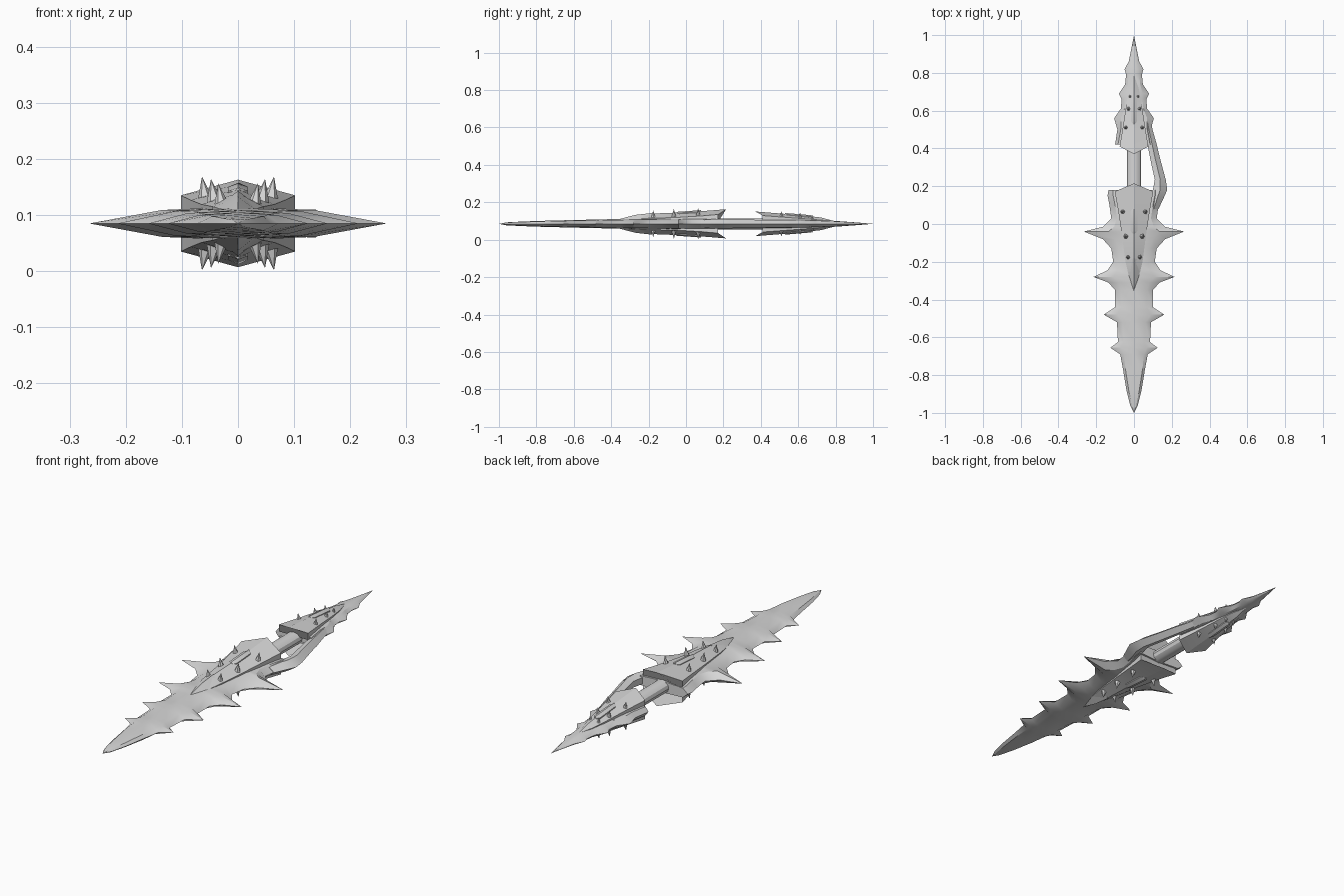
import bpy, bmesh, math
from mathutils import Vector, Matrix

ZC = 0.085  # mid-plane height of the whole weapon
steel = bpy.data.materials.new("pale_grey_steel")
steel.diffuse_color = (0.68, 0.68, 0.68, 1)


def finish(bm, name):
    bmesh.ops.remove_doubles(bm, verts=bm.verts, dist=0.0002)
    bmesh.ops.dissolve_degenerate(bm, edges=bm.edges, dist=0.0002)
    bmesh.ops.recalc_face_normals(bm, faces=bm.faces)
    mesh = bpy.data.meshes.new(name)
    bm.to_mesh(mesh)
    bm.free()
    mesh.materials.append(steel)
    ob = bpy.data.objects.new(name, mesh)
    bpy.context.collection.objects.link(ob)
    bpy.ops.object.select_all(action='DESELECT')
    ob.select_set(True)
    bpy.context.view_layer.objects.active = ob
    bpy.ops.object.shade_smooth_by_angle(angle=math.radians(28))
    return ob


def loft(name, rings):
    """Skin a list of closed rings and cap both ends."""
    bm = bmesh.new()
    rows = [[bm.verts.new(p) for p in ring] for ring in rings]
    n = len(rows[0])
    for a, b in zip(rows, rows[1:]):
        for i in range(n):
            j = (i + 1) % n
            bm.faces.new((a[i], a[j], b[j], b[i]))
    bm.faces.new(rows[0][::-1])
    bm.faces.new(rows[-1])
    return finish(bm, name)


def blade_ring(y, outer, inner, t):
    """Flat section: sharp outer edge, bevel line, low centre ridge."""
    s = t * 0.8
    pts = [(outer, 0), (inner, s), (0, t), (-inner, s),
           (-outer, 0), (-inner, -s), (0, -t), (inner, -s)]
    return [(x, y, ZC + z) for x, z in pts]


def plate_ring(side, y, sweep, w, base, shoulder, peak):
    """Roof-shaped section whose ridge is swept along y."""
    pts = [(w, 0, base), (w, 0, shoulder), (0, sweep, peak),
           (-w, 0, shoulder), (-w, 0, base)]
    return [(x, y + dy, ZC + side * z) for x, dy, z in pts]


def add_cone(bm, base, direction, length, radius, sides=6):
    d = Vector(direction).normalized()
    m = (Matrix.Translation(Vector(base) + d * length / 2)
         @ d.to_track_quat('Z', 'Y').to_matrix().to_4x4())
    bmesh.ops.create_cone(bm, cap_ends=True, segments=sides, radius1=radius,
                          radius2=0, depth=length, matrix=m)


# Main blade with four pairs of edge thorns
loft("main_blade", [blade_ring(*s) for s in [
    (-1.0, 0, 0, 0), (-0.96, 0.02, 0.012, 0.008), (-0.88, 0.04, 0.028, 0.012),
    (-0.77, 0.058, 0.045, 0.016), (-0.69, 0.073, 0.052, 0.018),
    (-0.655, 0.125, 0.068, 0.019), (-0.625, 0.085, 0.056, 0.02),
    (-0.52, 0.09, 0.06, 0.022), (-0.48, 0.16, 0.09, 0.023),
    (-0.44, 0.1, 0.066, 0.024), (-0.35, 0.1, 0.07, 0.026),
    (-0.31, 0.135, 0.08, 0.027), (-0.28, 0.215, 0.11, 0.028),
    (-0.245, 0.14, 0.085, 0.028), (-0.2, 0.11, 0.075, 0.029),
    (-0.13, 0.12, 0.08, 0.03), (-0.08, 0.165, 0.1, 0.03),
    (-0.04, 0.265, 0.135, 0.03), (-0.015, 0.165, 0.105, 0.03),
    (0.03, 0.12, 0.09, 0.03), (0.10, 0.13, 0.1, 0.03),
    (0.15, 0.14, 0.11, 0.029), (0.18, 0.135, 0.11, 0.027)]])

# Rear blade, thorned and tapering to the back point
loft("rear_blade", [blade_ring(*s) for s in [
    (0.42, 0.1, 0.085, 0.026), (0.50, 0.088, 0.07, 0.026),
    (0.56, 0.105, 0.07, 0.025), (0.61, 0.07, 0.05, 0.024),
    (0.66, 0.065, 0.045, 0.022), (0.69, 0.08, 0.045, 0.021),
    (0.74, 0.047, 0.033, 0.018), (0.79, 0.042, 0.028, 0.016),
    (0.82, 0.05, 0.026, 0.014), (0.86, 0.028, 0.018, 0.011),
    (0.93, 0.014, 0.008, 0.006), (1.0, 0, 0, 0)]])

# Grip
bm = bmesh.new()
bmesh.ops.create_cone(bm, cap_ends=True, segments=12, radius1=0.037, radius2=0.037,
                      depth=0.4, matrix=Matrix.Translation((0, 0.3, ZC))
                      @ Matrix.Rotation(math.pi / 2, 4, 'X') @ Matrix.Diagonal((1, 0.8, 1, 1)))
finish(bm, "grip")

# Hand guard bar on one side: y, inner x, outer x, half thickness
loft("hand_guard", [
    [(a, y, ZC + t * 0.6), ((a + b) / 2, y, ZC + t), (b, y, ZC),
     ((a + b) / 2, y, ZC - t), (a, y, ZC - t * 0.6)]
    for y, a, b, t in [(0.08, 0.08, 0.13, 0.02), (0.14, 0.09, 0.158, 0.025),
                       (0.18, 0.1, 0.176, 0.025), (0.235, 0.11, 0.168, 0.024),
                       (0.34, 0.087, 0.14, 0.022), (0.43, 0.07, 0.118, 0.021),
                       (0.50, 0.06, 0.098, 0.02), (0.57, 0.045, 0.085, 0.016)]])

# Armour plates, ridge bars and studs on both faces
for side, label in ((1, "upper"), (-1, "lower")):
    loft(label + "_front_plate", [plate_ring(side, *s) for s in [
        (-0.365, 0, 0, 0.02, 0.02, 0.02), (-0.28, 0, 0.026, 0.02, 0.024, 0.043),
        (-0.20, 0, 0.045, 0.02, 0.03, 0.054), (-0.05, 0, 0.065, 0.015, 0.034, 0.06),
        (0.08, 0.01, 0.085, 0.012, 0.042, 0.068),
        (0.172, 0.043, 0.102, 0.012, 0.05, 0.078)]])
    loft(label + "_rear_plate", [plate_ring(side, *s) for s in [
        (0.41, -0.04, 0.076, 0.012, 0.044, 0.066),
        (0.53, -0.01, 0.056, 0.012, 0.035, 0.054),
        (0.65, 0, 0.038, 0.012, 0.026, 0.042),
        (0.72, 0, 0.024, 0.012, 0.02, 0.034), (0.79, 0, 0, 0.015, 0.015, 0.016)]])

    # Raised spearhead at the front of the front plate
    loft(label + "_spearhead", [plate_ring(side, *s) for s in [
        (-0.37, 0, 0, 0.02, 0.02, 0.022), (-0.27, 0, 0.034, 0.015, 0.022, 0.048),
        (-0.20, 0.02, 0.04, 0.015, 0.028, 0.058)]])

    # Raised ridge bars along the centre line
    for name, y0, y1, z0, z1, w in (("_front_bar", -0.05, 0.08, 0.064, 0.073, 0.018),
                                    ("_rear_bar", 0.53, 0.67, 0.058, 0.046, 0.016)):
        rings = []
        for k, f in ((0, 0.35), (0.1, 1), (0.9, 1), (1, 0.35)):
            y, z = y0 + (y1 - y0) * k, z0 + (z1 - z0) * k
            rings.append(plate_ring(side, y, 0, w * f, z - 0.03, z - 0.007, z))
        loft(label + name, rings)

    # Pointed studs in mirrored pairs: x, y, base height, length, radius
    bm = bmesh.new()
    for x, y, z, length, r in ((0.058, 0.065, 0.042, 0.042, 0.014),
                               (0.042, -0.065, 0.038, 0.042, 0.014),
                               (0.03, -0.175, 0.036, 0.036, 0.012),
                               (0.042, 0.51, 0.034, 0.034, 0.012),
                               (0.028, 0.61, 0.03, 0.03, 0.011),
                               (0.02, 0.675, 0.024, 0.024, 0.009)):
        for mx in (1, -1):
            add_cone(bm, (mx * x, y, ZC + side * z), (mx * 0.15, 0, side), length, r)
    finish(bm, label + "_studs")
